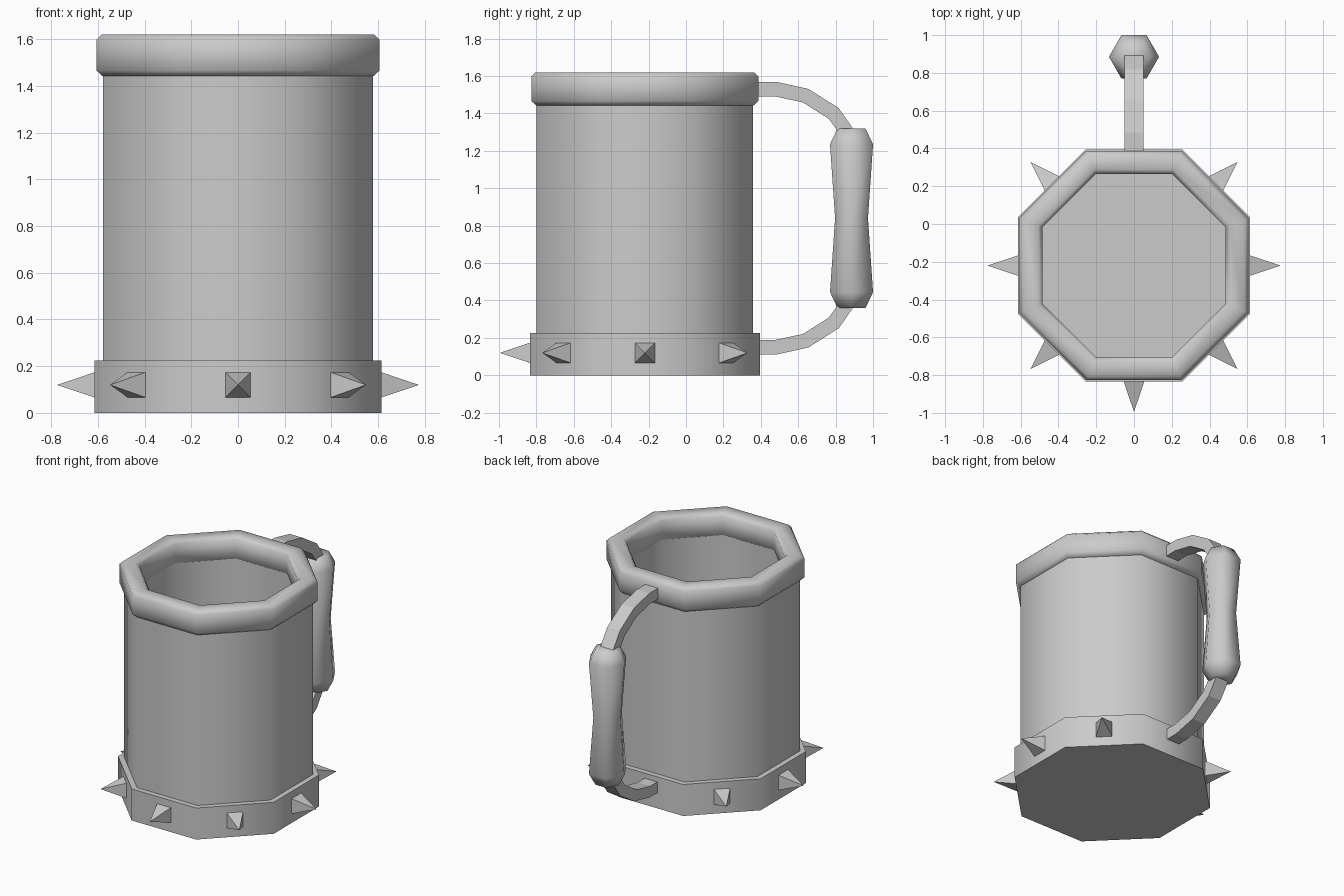
import bpy
import bmesh
from math import sin, cos, pi, radians
from mathutils import Vector, Matrix

old = bpy.data.objects.get("Cube")
if old:
    bpy.data.objects.remove(old, do_unlink=True)

GREY = (0.6, 0.6, 0.6, 1)
mat = bpy.data.materials.new("grey")
mat.use_nodes = True
mat.diffuse_color = GREY
bsdf = next(n for n in mat.node_tree.nodes if n.type == "BSDF_PRINCIPLED")
bsdf.inputs["Base Color"].default_value = GREY

MUG = Vector((0, -0.22, 0))
GRIP = Vector((0, 0.885, 0))
MID_Z = 0.84


def finish(name, bm, smooth=None):
    bmesh.ops.recalc_face_normals(bm, faces=bm.faces)
    mesh = bpy.data.meshes.new(name)
    bm.to_mesh(mesh)
    bm.free()
    mesh.materials.append(mat)
    obj = bpy.data.objects.new(name, mesh)
    bpy.context.collection.objects.link(obj)
    if smooth:
        bpy.ops.object.select_all(action="DESELECT")
        obj.select_set(True)
        bpy.context.view_layer.objects.active = obj
        bpy.ops.object.shade_smooth_by_angle(angle=radians(smooth))
    return obj


def bridge(bm, a, b):
    for i in range(len(a)):
        j = (i + 1) % len(a)
        bm.faces.new((a[i], a[j], b[j], b[i]))


def prism(name, profile, sides, centre, smooth, ring=False):
    """Polygonal lathe; profile is (distance to flat side, height)."""
    bm = bmesh.new()
    loops = []
    for flat, z in profile:
        r = flat / cos(pi / sides)
        turns = [2 * pi * (i + 0.5) / sides + pi / 2 for i in range(sides)]
        loops.append([bm.verts.new(centre + Vector((r * cos(t), r * sin(t), z)))
                      for t in turns])
    for a, b in zip(loops, loops[1:]):
        bridge(bm, a, b)
    if ring:
        bridge(bm, loops[-1], loops[0])
    else:
        bm.faces.new(loops[0])
        bm.faces.new(loops[-1])
    return finish(name, bm, smooth)


# Hollow cup with its floor
prism("cup_body", [(0.578, 0.02), (0.578, 1.5), (0.49, 1.5), (0.49, 0.12)], 8, MUG, 60)

# Wide foot band
prism("base_band", [(0.615, 0), (0.615, 0.225), (0.56, 0.225)], 8, MUG, 60)

# Bevelled lip
prism("rim", [(0.58, 1.442), (0.607, 1.467), (0.607, 1.598), (0.584, 1.62),
              (0.508, 1.62), (0.485, 1.598), (0.485, 1.467), (0.508, 1.442)],
      8, MUG, 60, ring=True)

# Waisted hexagonal grip
half = [(0.088, 0), (0.115, 0.395), (0.075, 0.48)]
profile = [(r, MID_Z - h) for r, h in reversed(half)] + [(r, MID_Z + h) for r, h in half[1:]]
prism("handle_grip", profile, 6, GRIP, 75)

# Square-section strap swept through the grip
upper = [(0.34, 1.53), (0.48, 1.53), (0.64, 1.495), (0.79, 1.4), (0.875, 1.28)]
path = [Vector((0, y, z)) for y, z in upper]
path += [Vector((0, p.y, 2 * MID_Z - p.z)) for p in reversed(path)]
bm = bmesh.new()
sections = []
for i, p in enumerate(path):
    before = (p - path[i - 1]).normalized() if i else None
    after = (path[i + 1] - p).normalized() if i < len(path) - 1 else None
    tangent = ((before or after) + (after or before)).normalized()
    side = tangent.cross(Vector((1, 0, 0))) * 0.039
    x = Vector((0.05, 0, 0))
    sections.append([bm.verts.new(p + o) for o in (x + side, x - side, -x - side, side - x)])
for a, b in zip(sections, sections[1:]):
    bridge(bm, a, b)
bm.faces.new(sections[0])
bm.faces.new(sections[-1])
finish("handle_strap", bm)

# Pyramid spikes on every side of the band except behind the handle
for i in range(8):
    if i == 2:
        continue
    bm = bmesh.new()
    corners = [bm.verts.new((0.605, y, z)) for y, z in
               ((-0.057, -0.057), (0.057, -0.057), (0.057, 0.057), (-0.057, 0.057))]
    tip = bm.verts.new((0.775, 0, 0))
    bm.faces.new(corners)
    for j in range(4):
        bm.faces.new((corners[j], corners[(j + 1) % 4], tip))
    place = Matrix.Translation(MUG + Vector((0, 0, 0.12))) @ Matrix.Rotation(i * pi / 4, 4, "Z")
    bmesh.ops.transform(bm, matrix=place, verts=bm.verts)
    finish("spike_%d" % (i + 1), bm)
